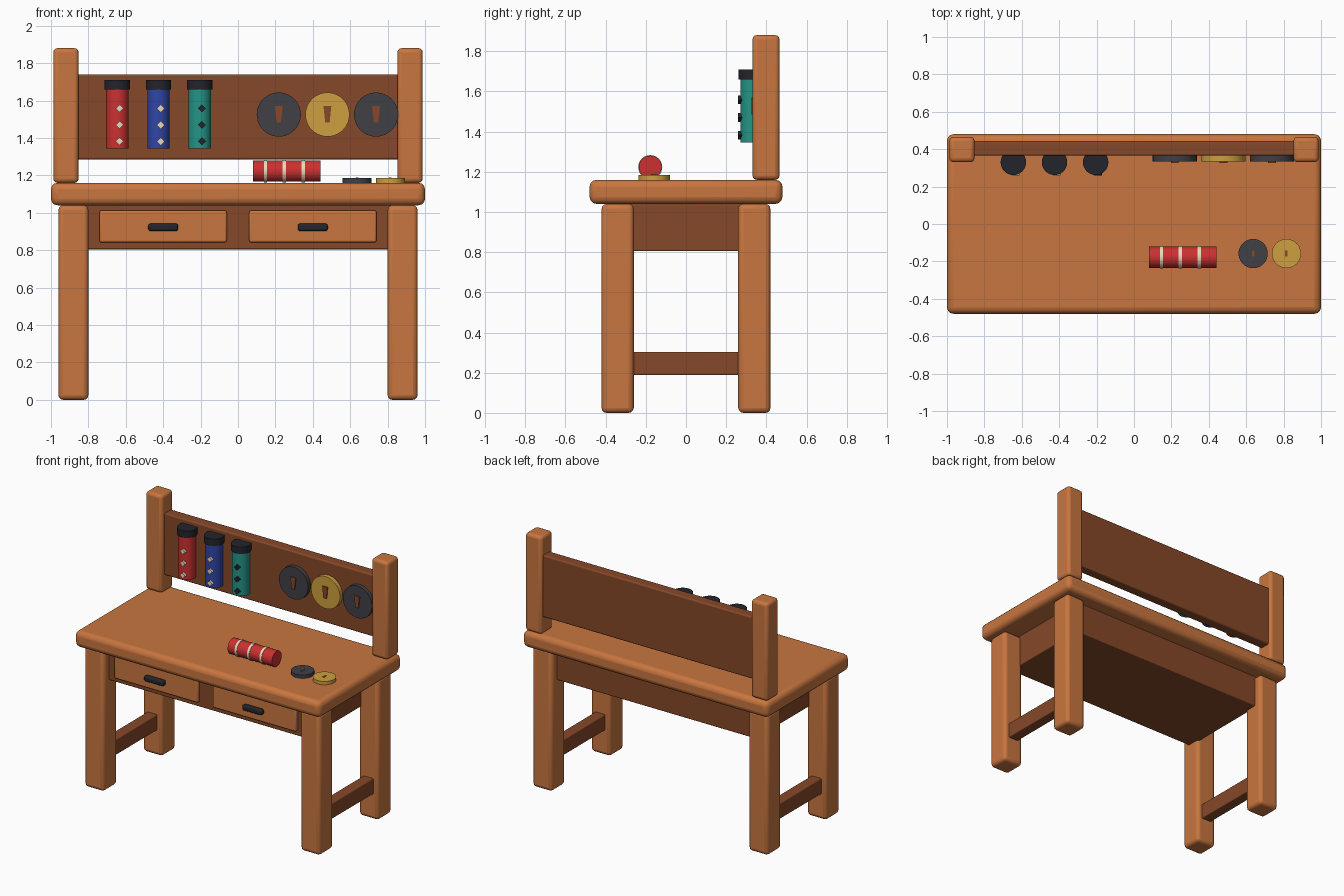
import bpy, bmesh, math
from mathutils import Matrix

if "Cube" in bpy.data.objects:
    bpy.data.objects.remove(bpy.data.objects["Cube"])


def material(name, rgb):
    m = bpy.data.materials.new(name)
    m.diffuse_color = (*rgb, 1)
    m.use_nodes = True
    m.node_tree.nodes["Principled BSDF"].inputs["Base Color"].default_value = m.diffuse_color
    return m


WOOD = material("light_wood", (0.58, 0.18, 0.05))
BROWN = material("dark_wood", (0.24, 0.065, 0.022))
BLACK = material("black", (0.017, 0.018, 0.024))
IRON = material("iron", (0.05, 0.05, 0.062))
GOLD = material("gold", (0.62, 0.35, 0.05))
RED = material("red", (0.6, 0.03, 0.03))
BLUE = material("blue", (0.03, 0.06, 0.38))
TEAL = material("teal", (0.018, 0.3, 0.24))
CREAM = material("cream", (0.8, 0.7, 0.5))


def add(name, bm, loc, mat, bevel=0):
    mesh = bpy.data.meshes.new(name)
    bmesh.ops.recalc_face_normals(bm, faces=bm.faces)
    bm.to_mesh(mesh)
    bm.free()
    ob = bpy.data.objects.new(name, mesh)
    bpy.context.collection.objects.link(ob)
    ob.location = loc
    mesh.materials.append(mat)
    if bevel:
        mod = ob.modifiers.new("Bevel", "BEVEL")
        mod.width, mod.segments = bevel, 3
    bpy.ops.object.select_all(action='DESELECT')
    ob.select_set(True)
    bpy.context.view_layer.objects.active = ob
    bpy.ops.object.shade_smooth_by_angle(angle=math.radians(40))
    return ob


def box(name, loc, size, mat, bevel=0):
    bm = bmesh.new()
    bmesh.ops.create_cube(bm, size=1)
    bmesh.ops.scale(bm, vec=size, verts=bm.verts)
    return add(name, bm, loc, mat, bevel)


def cylinder(name, loc, r, depth, mat, axis='Z', sides=32):
    bm = bmesh.new()
    bmesh.ops.create_cone(bm, cap_ends=True, segments=sides, radius1=r, radius2=r, depth=depth)
    if axis != 'Z':
        turn = Matrix.Rotation(math.pi / 2, 3, 'Y' if axis == 'X' else 'X')
        bmesh.ops.rotate(bm, matrix=turn, verts=bm.verts)
    return add(name, bm, loc, mat)


def wedge(name, loc, top, bottom, height, depth, mat):
    # tapered slot mark seen from the front
    bm = bmesh.new()
    pts = [(-bottom, -height / 2), (bottom, -height / 2), (top, height / 2), (-top, height / 2)]
    face = bm.faces.new([bm.verts.new((x, -depth / 2, z)) for x, z in pts])
    ext = bmesh.ops.extrude_face_region(bm, geom=[face])
    moved = [v for v in ext["geom"] if isinstance(v, bmesh.types.BMVert)]
    bmesh.ops.translate(bm, vec=(0, depth, 0), verts=moved)
    return add(name, bm, loc, mat)


# table body
box("table_top", (0, 0, 1.10), (2.0, 0.96, 0.12), WOOD, 0.035)
box("drawer_case", (0, 0, 0.925), (1.64, 0.72, 0.24), BROWN, 0.006)

for s, side in ((-1, "left"), (1, "right")):
    # legs and side stretchers
    for y, end in ((-0.34, "front"), (0.34, "back")):
        box(f"{end}_leg_{side}", (s * 0.88, y, 0.52), (0.16, 0.16, 1.04), WOOD, 0.025)
    box(f"stretcher_{side}", (s * 0.88, 0, 0.245), (0.08, 0.56, 0.115), BROWN, 0.006)
    # back posts
    box(f"back_post_{side}", (s * 0.92, 0.398, 1.52), (0.135, 0.135, 0.72), WOOD, 0.022)
    # drawers and handles
    box(f"drawer_front_{side}", (s * 0.40, -0.365, 0.927), (0.68, 0.04, 0.17), WOOD, 0.01)
    box(f"drawer_handle_{side}", (s * 0.40, -0.395, 0.922), (0.16, 0.04, 0.04), BLACK, 0.012)

# back panel
box("back_panel", (0, 0.405, 1.513), (1.74, 0.08, 0.455), BROWN, 0.01)

# hanging tubes with caps and diamond studs
for i, (mat, stud) in enumerate(((RED, CREAM), (BLUE, CREAM), (TEAL, BLACK))):
    x = -0.645 + 0.22 * i
    cylinder(f"tube_{i + 1}", (x, 0.33, 1.505), 0.06, 0.32, mat)
    cylinder(f"tube_cap_{i + 1}", (x, 0.33, 1.685), 0.068, 0.05, BLACK)
    for j in range(3):
        d = box(f"tube_stud_{i + 1}_{j + 1}", (x + 0.012, 0.268, 1.382 + 0.088 * j),
                (0.03, 0.02, 0.03), stud)
        d.rotation_euler.y = math.pi / 4

# wall discs with tapered marks
for i, mat in enumerate((IRON, GOLD, IRON)):
    x = 0.218 + 0.26 * i
    cylinder(f"wall_disc_{i + 1}", (x, 0.353, 1.525), 0.118, 0.036, mat, 'Y', 40)
    wedge(f"wall_disc_mark_{i + 1}", (x, 0.34, 1.527), 0.021, 0.012, 0.086, 0.026, BROWN)

# lying tube with bands
cylinder("lying_tube", (0.26, -0.178, 1.223), 0.057, 0.36, RED, 'X')
for i, x in enumerate((0.147, 0.248, 0.349)):
    cylinder(f"lying_tube_band_{i + 1}", (x, -0.178, 1.223), 0.06, 0.018, CREAM, 'X')

# discs on the table
for i, (x, mat) in enumerate(((0.637, IRON), (0.815, GOLD))):
    cylinder(f"table_disc_{i + 1}", (x, -0.158, 1.172), 0.078, 0.026, mat, 'Z', 40)
    box(f"table_disc_mark_{i + 1}", (x, -0.158, 1.18), (0.014, 0.03, 0.018), BROWN)
